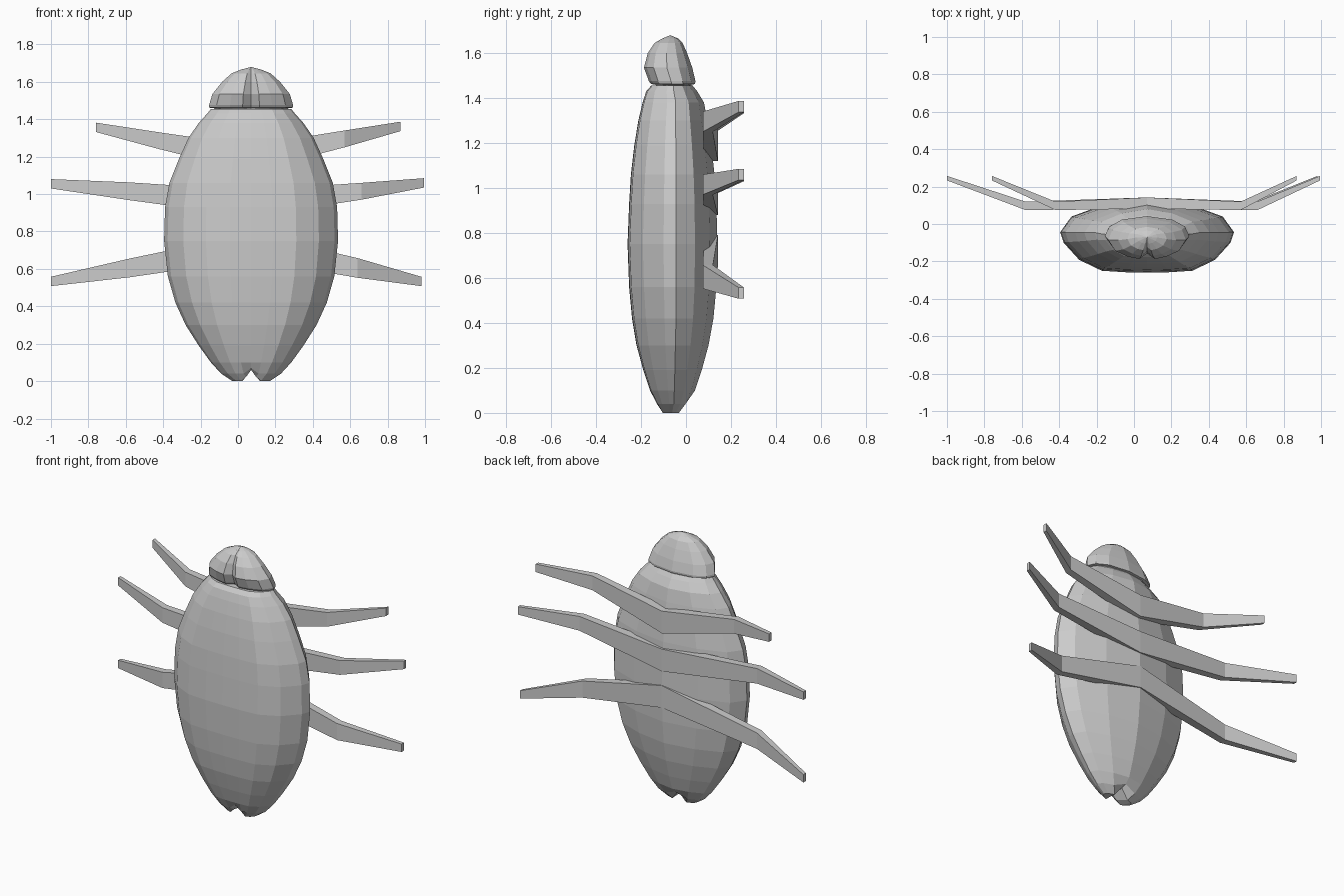
import bpy, bmesh
from mathutils import Vector

if "Cube" in bpy.data.objects:
    bpy.data.objects.remove(bpy.data.objects["Cube"])

CX = 0.07  # the body axis sits right of the bounding-box centre


def make(name, verts, faces):
    mesh = bpy.data.meshes.new(name)
    mesh.from_pydata(verts, [], faces)
    bm = bmesh.new()
    bm.from_mesh(mesh)
    bmesh.ops.recalc_face_normals(bm, faces=bm.faces)
    bm.to_mesh(mesh)
    bm.free()
    ob = bpy.data.objects.new(name, mesh)
    bpy.context.collection.objects.link(ob)
    return ob


def full_section(half):
    """Mirror a front-to-back half section into a closed loop."""
    return half + [(-u, v) for u, v in half[-2:0:-1]]


def skin(rings):
    """Side faces between successive closed rings of equal length."""
    n = len(rings[0])
    verts = [p for r in rings for p in r]
    faces = [(k * n + i, k * n + (i + 1) % n, (k + 1) * n + (i + 1) % n, (k + 1) * n + i)
             for k in range(len(rings) - 1) for i in range(n)]
    return verts, faces


def section_rings(section, profile):
    rings = []
    for z, hw, y0, y1 in profile:
        mid, hd = (y0 + y1) / 2, (y1 - y0) / 2
        rings.append([Vector((CX + u * hw, mid + v * hd, z)) for u, v in section])
    return rings


# Shell: (z, half width, front y, back y)
shell = full_section([(0, -1), (.25, -.99), (.52, -.95), (.78, -.66), (.96, -.2),
                      (1, .08), (.87, .5), (.48, .83), (0, 1)])
profile = [(0, .10, -.105, -.025), (.04, .16, -.13, .01), (.10, .215, -.16, .04),
           (.19, .28, -.19, .07), (.30, .35, -.22, .10), (.42, .405, -.24, .122),
           (.56, .445, -.253, .135), (.75, .465, -.26, .14), (.93, .46, -.253, .135),
           (1.06, .437, -.245, .127), (1.19, .385, -.23, .112), (1.30, .335, -.212, .095),
           (1.38, .28, -.193, .08), (1.43, .235, -.177, .05), (1.455, .215, -.155, .03)]
rings = section_rings(shell, profile)
# Notch between the wing tips
for i, lift, lift2 in ((0, .06, .03), (8, .06, .03), (1, .025, 0), (15, .025, 0)):
    rings[0][i].z += lift
    rings[1][i].z += lift2
verts, faces = skin(rings)
n, top = 16, 16 * (len(rings) - 1)
right_cap = [(0, 1, 7, 8), (1, 2, 6, 7), (2, 3, 5, 6), (3, 4, 5)]
for f in right_cap:
    faces += [f, tuple((n - i) % n for i in f)]
faces.append(tuple(range(top, top + n)))
make("body_shell", verts, faces)

# Head: ridged dome with a cleft at the front
head = full_section([(0, -.72), (.2, -1), (.5, -.88), (.82, -.6), (1, -.05),
                     (.9, .45), (.6, .82), (0, 1)])
rings = section_rings(head, [(1.44, .18, -.13, .02), (1.46, .20, -.135, .025),
                             (1.462, .225, -.155, .04), (1.475, .225, -.165, .042),
                             (1.535, .207, -.187, .028), (1.60, .155, -.17, .005),
                             (1.645, .105, -.14, -.015), (1.665, .055, -.105, -.035)])
verts, faces = skin(rings)
n, top = len(head), len(verts) - len(head)
verts.append(Vector((CX, -.07, 1.68)))
faces += [(top + i, top + (i + 1) % n, len(verts) - 1) for i in range(n)]
faces.append(tuple(range(n)))
make("head", verts, faces)


# Legs: stations are (x, y, z, height, thickness)
def leg(name, root, knee, tip):
    rings = []
    for x, y, z, h, t in (root, knee, tip):
        rings.append([(x, y + a * t / 2, z + b * h / 2)
                      for a, b in ((-1, -1), (1, -1), (1, 1), (-1, 1))])
    verts, faces = skin(rings)
    make(name, verts, faces + [(0, 1, 2, 3), (8, 9, 10, 11)])


legs = {
    "front": ((1.19, .14), (.57, 1.295, .09, .87, 1.362), (-.42, 1.285, .09, -.76, 1.357)),
    "middle": ((.95, .14), (.66, 1.015, .09, .995, 1.06), (-.58, 1.015, .095, -1.0, 1.055)),
    "rear": ((.72, .14), (.64, .605, .105, .98, .533), (-.58, .605, .10, -1.0, .533)),
}
for pos, ((rz, rh), right, left) in legs.items():
    for side, (kx, kz, kh, tx, tz) in (("right", right), ("left", left)):
        leg(f"{pos}_{side}_leg", (CX, .112, rz, rh, .06),
            (kx, .097, kz, kh, .045), (tx, .245, tz, .05, .024))
